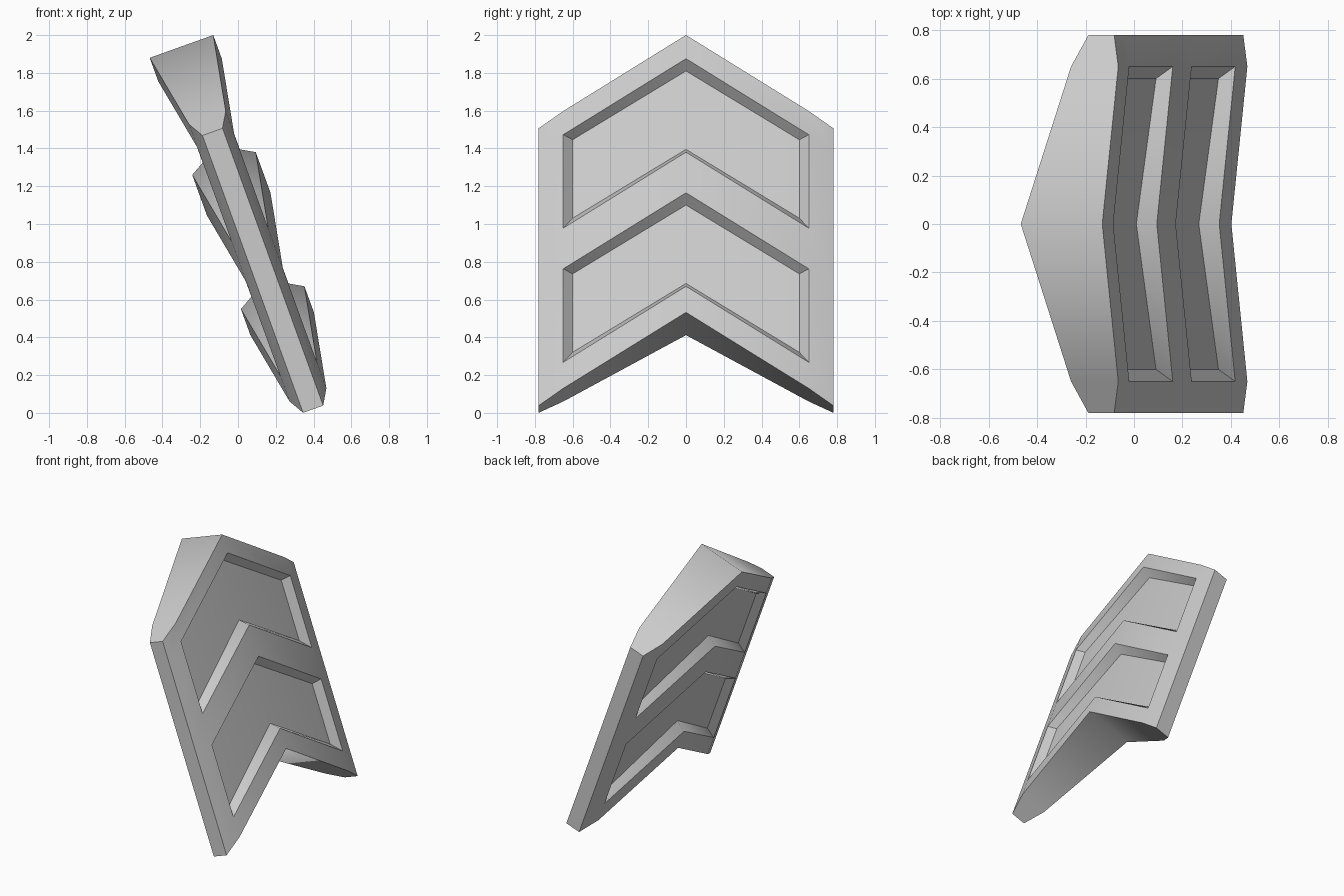
import bpy, bmesh
from mathutils import Vector

cube = bpy.data.objects.get("Cube")
if cube:
    bpy.data.objects.remove(cube)

SLOPE, LEAN, TILT, MID = 0.58, 0.363, 0.317, 0.405
TOP, BOTTOM = 1.94, 0.472
RECESSES = [(1.815, 1.32), (1.105, 0.61)]   # upper and lower limits on the centre line
INSET = 0.04
RIM = [(0, 0.19), (0.65, 0.11), (0.78, 0.06)]   # (half width, half thickness)
FLOOR = [(0, 0.111), (0.6, 0.06)]


def point(station, level, side, mirror):
    """Place a point on the leaning chevron slab."""
    y, w = station
    z = level - SLOPE * y + TILT * w * side
    return Vector((MID + w * side - LEAN * z, y * mirror, z))


bm = bmesh.new()
kind = bm.faces.layers.int.new("kind")
kinds = {}


def face(name, *points):
    f = bm.faces.new([bm.verts.new(p) for p in points])
    f[kind] = kinds.setdefault(name, len(kinds))
    f.smooth = True


levels = [TOP] + [v for pair in RECESSES for v in pair] + [BOTTOM]
for m in (1, -1):
    for side in (1, -1):
        def rim(i, level):
            return point(RIM[i], level, side, m)

        def floor(i, level):
            return point(FLOOR[i], level, side, m)

        for a, b in zip(levels, levels[1:]):
            # Outer border strip
            face(f"skin{side}", rim(1, a), rim(2, a), rim(2, b), rim(1, b))
            if (a, b) not in RECESSES:
                # Solid chevron band
                face(f"skin{side}", rim(0, a), rim(1, a), rim(1, b), rim(0, b))
                continue
            # Recessed chevron panel: floor, upper, lower and end walls
            fa, fb = a - INSET, b + INSET
            tag = f"{side}{a}"
            face("floor" + tag, floor(0, fa), floor(1, fa), floor(1, fb), floor(0, fb))
            face("upper" + tag, rim(0, a), rim(1, a), floor(1, fa), floor(0, fa))
            face("lower" + tag, rim(0, b), rim(1, b), floor(1, fb), floor(0, fb))
            face(f"end{m}" + tag, rim(1, a), rim(1, b), floor(1, fb), floor(1, fa))

    # Chevron end caps
    for level in (TOP, BOTTOM):
        for p, q in zip(RIM, RIM[1:]):
            face(f"cap{level}", point(p, level, 1, m), point(q, level, 1, m),
                 point(q, level, -1, m), point(p, level, -1, m))
    # Narrow side edge
    for a, b in zip(levels, levels[1:]):
        face(f"edge{m}", point(RIM[2], a, 1, m), point(RIM[2], b, 1, m),
             point(RIM[2], b, -1, m), point(RIM[2], a, -1, m))

bmesh.ops.remove_doubles(bm, verts=bm.verts, dist=0.0005)
bmesh.ops.recalc_face_normals(bm, faces=bm.faces)
# Keep creases only where different surfaces meet
for e in bm.edges:
    e.smooth = len({f[kind] for f in e.link_faces}) == 1

mesh = bpy.data.meshes.new("chevron_slab")
bm.to_mesh(mesh)
bm.free()
slab = bpy.data.objects.new("chevron_slab", mesh)
bpy.context.collection.objects.link(slab)

grey = bpy.data.materials.new("plain_grey")
grey.use_nodes = True
colour = (0.6, 0.6, 0.6, 1)
grey.diffuse_color = colour
grey.node_tree.nodes["Principled BSDF"].inputs["Base Color"].default_value = colour
mesh.materials.append(grey)
